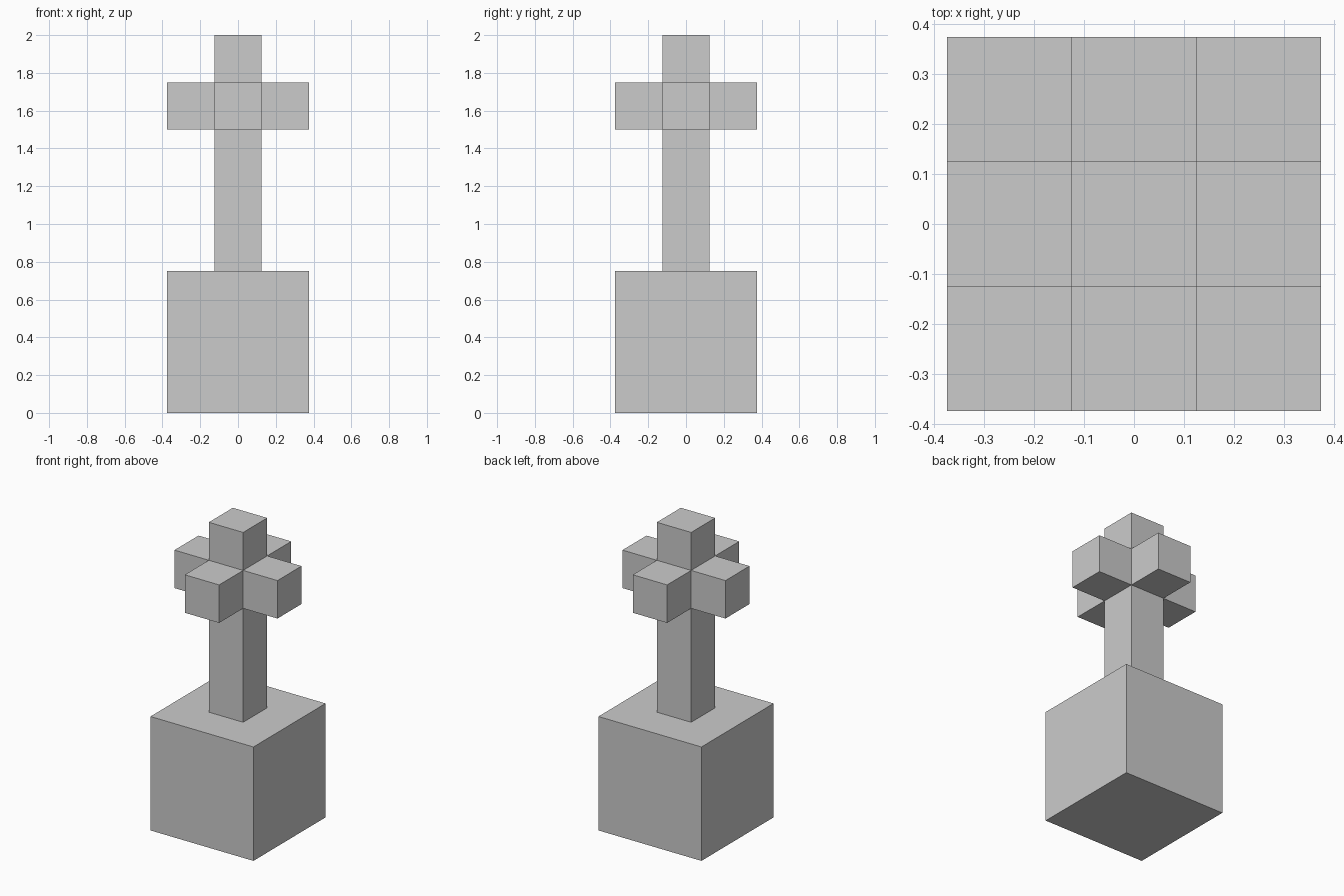
import bpy, bmesh
from mathutils import Vector, Matrix

if "Cube" in bpy.data.objects:
    bpy.data.objects.remove(bpy.data.objects["Cube"])

UNIT = 0.25


def finish(bm, name):
    bmesh.ops.recalc_face_normals(bm, faces=bm.faces)
    mesh = bpy.data.meshes.new(name)
    bm.to_mesh(mesh)
    bm.free()
    obj = bpy.data.objects.new(name, mesh)
    bpy.context.collection.objects.link(obj)
    return obj


def cube(bm, size, z):
    bmesh.ops.create_cube(bm, size=size, matrix=Matrix.Translation((0, 0, z)))


def extrude(bm, face, length):
    """Pull a face straight out along its normal."""
    offset = face.normal * length
    new = bmesh.ops.extrude_discrete_faces(bm, faces=[face])["faces"][0]
    bmesh.ops.translate(bm, verts=new.verts, vec=offset)


# Pedestal block
bm = bmesh.new()
cube(bm, 3 * UNIT, 1.5 * UNIT)
finish(bm, "base")

# Post with four arms and a top knob, all pulled out of one hub cube
bm = bmesh.new()
cube(bm, UNIT, 6.5 * UNIT)
bm.normal_update()
for face in list(bm.faces):
    down = face.normal.dot(Vector((0, 0, -1))) > 0.9
    extrude(bm, face, 3 * UNIT if down else UNIT)
finish(bm, "post_with_arms")
